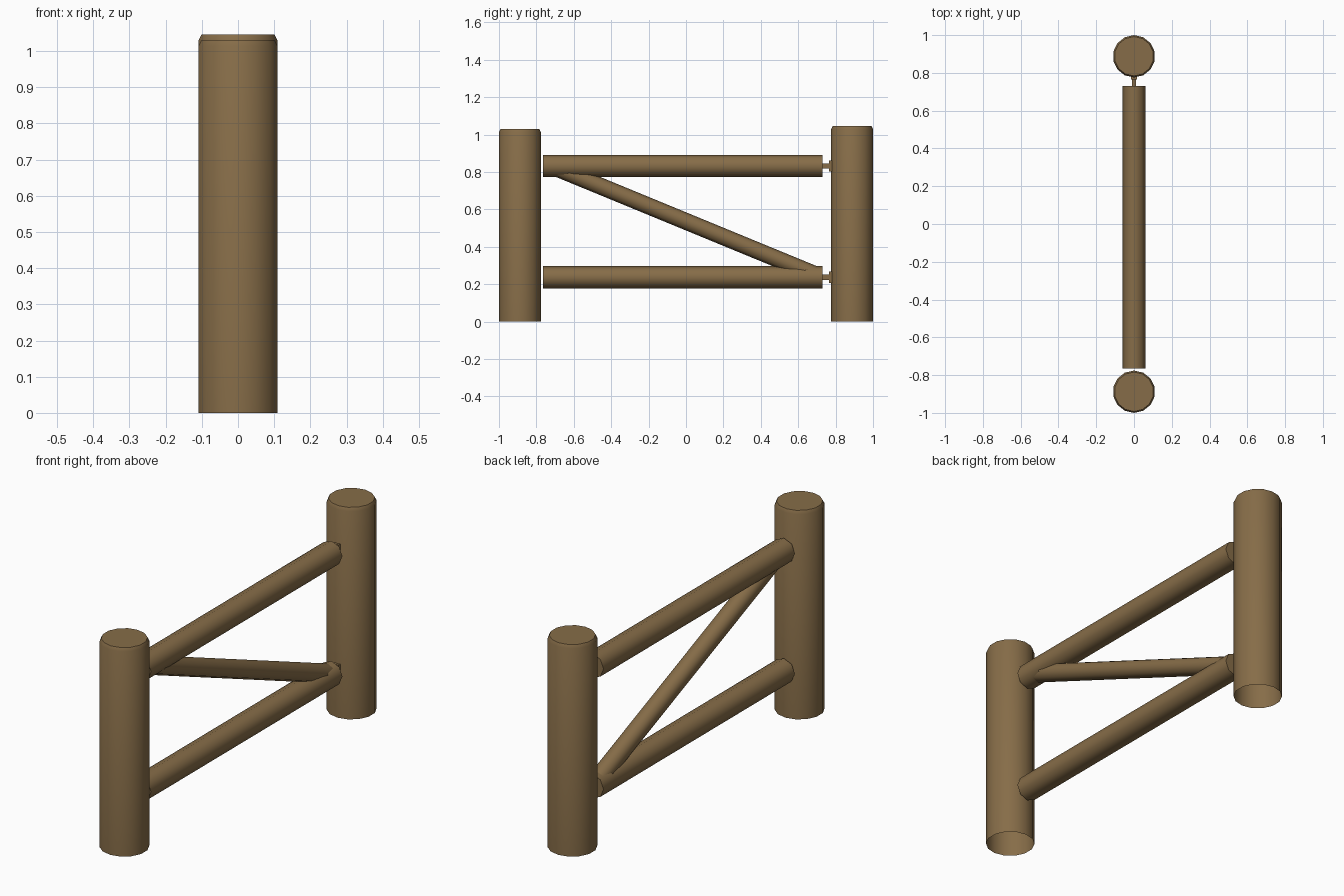
import bpy, bmesh, math
from mathutils import Vector

if "Cube" in bpy.data.objects:
    bpy.data.objects.remove(bpy.data.objects["Cube"])

wood = bpy.data.materials.new("brown_wood")
wood.diffuse_color = (0.24, 0.152, 0.065, 1)
wood.use_nodes = True
wood.node_tree.nodes["Principled BSDF"].inputs["Base Color"].default_value = wood.diffuse_color


def finish(name, bm, angle=50):
    bmesh.ops.recalc_face_normals(bm, faces=bm.faces[:])
    me = bpy.data.meshes.new(name)
    bm.to_mesh(me)
    bm.free()
    me.materials.append(wood)
    ob = bpy.data.objects.new(name, me)
    bpy.context.collection.objects.link(ob)
    bpy.ops.object.select_all(action='DESELECT')
    ob.select_set(True)
    bpy.context.view_layer.objects.active = ob
    bpy.ops.object.shade_smooth_by_angle(angle=math.radians(angle))
    return ob


def post(name, y, height, sides=14, r=0.112):
    # upright log: open underneath, small chamfer round the top
    bm = bmesh.new()
    rings = []
    for rad, z in ((r, 0), (r, height - 0.016), (r - 0.008, height)):
        rings.append([bm.verts.new((rad * math.sin(2 * math.pi * i / sides),
                                    y + rad * math.cos(2 * math.pi * i / sides), z))
                      for i in range(sides)])
    for a, b in zip(rings, rings[1:]):
        for i in range(sides):
            j = (i + 1) % sides
            bm.faces.new((a[j], a[i], b[i], b[j]))
    bm.faces.new(rings[-1][::-1])
    finish(name, bm, 40)


def pole(name, start, end, r, sides=8):
    # straight capped pole between two points
    a, b = Vector(start), Vector(end)
    bm = bmesh.new()
    bmesh.ops.create_cone(bm, cap_ends=True, segments=sides, radius1=r, radius2=r,
                          depth=(b - a).length)
    ob = finish(name, bm)
    ob.location = (a + b) / 2
    ob.rotation_mode = 'QUATERNION'
    ob.rotation_quaternion = (b - a).to_track_quat('Z', 'X')


def block(name, centre, size):
    bm = bmesh.new()
    bmesh.ops.create_cube(bm, size=1)
    bmesh.ops.scale(bm, vec=size, verts=bm.verts)
    ob = finish(name, bm, 30)
    ob.location = centre


# gate posts
post("latch_post", -0.888, 1.03)
post("hinge_post", 0.888, 1.045)

# horizontal rails with their hinges
for label, z in (("lower", 0.237), ("upper", 0.832)):
    pole(label + "_rail", (0, -0.765, z), (0, 0.73, z), 0.06)
    block(label + "_hinge_pin", (0, 0.748, z), (0.02, 0.05, 0.028))
    block(label + "_hinge_plate", (0, 0.773, z), (0.03, 0.016, 0.06))

# diagonal brace
pole("diagonal_brace", (0, -0.69, 0.82), (0, 0.69, 0.252), 0.045)
